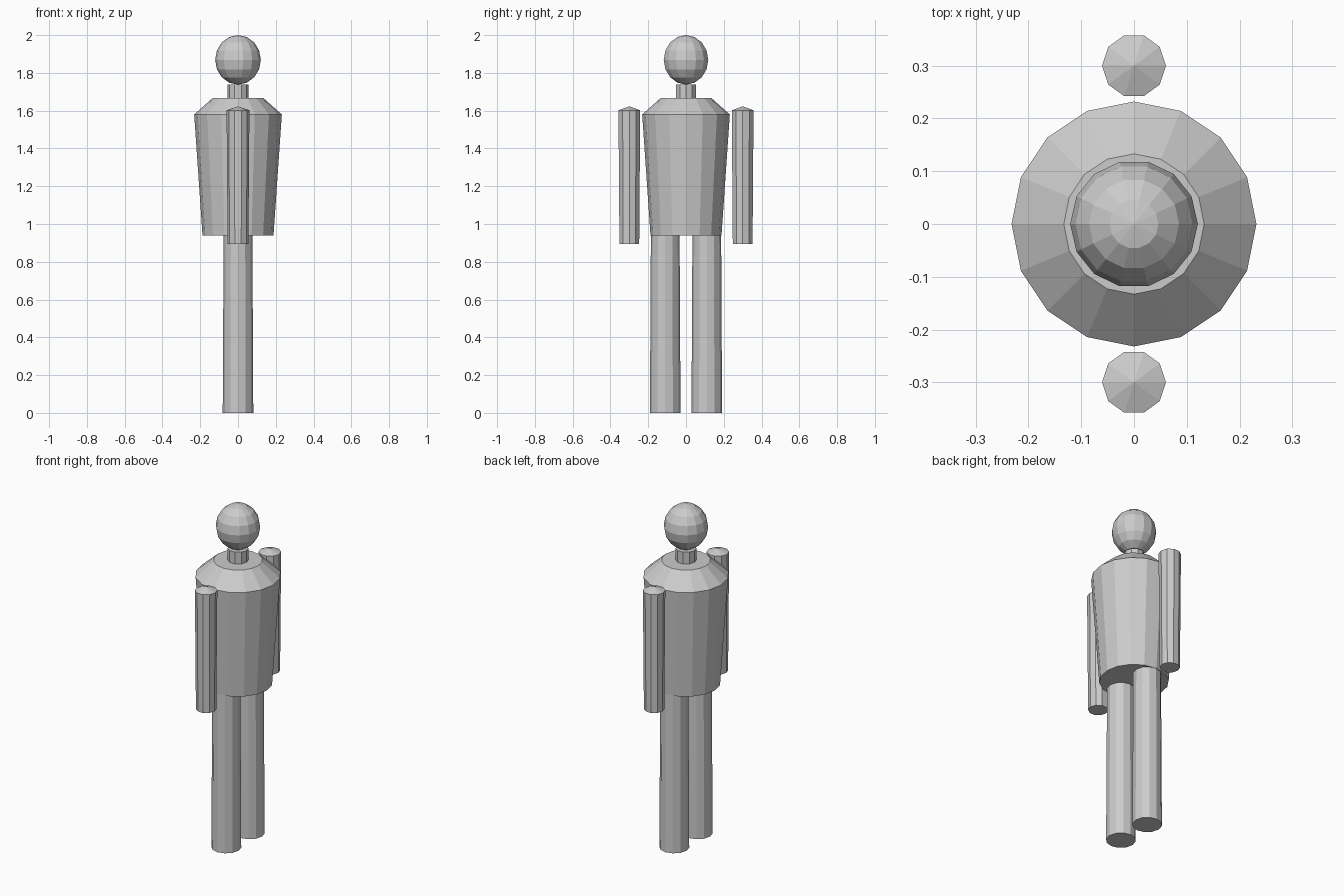
import bpy, bmesh
from math import cos, sin, pi

if "Cube" in bpy.data.objects:
    bpy.data.objects.remove(bpy.data.objects["Cube"])


def turned(name, sides, profile, y=0.0):
    """Flat-shaded solid turned around a vertical axis; profile = (radius, z) from bottom to top."""
    bm = bmesh.new()
    rings = []
    for r, z in profile:
        count = sides if r > 0 else 1
        rings.append([bm.verts.new((r * cos(2 * pi * i / sides),
                                    y + r * sin(2 * pi * i / sides), z))
                      for i in range(count)])
    for a, b in zip(rings, rings[1:]):
        for i in range(sides):
            j = (i + 1) % sides
            if len(a) == 1:
                bm.faces.new((a[0], b[j], b[i]))
            elif len(b) == 1:
                bm.faces.new((a[i], a[j], b[0]))
            else:
                bm.faces.new((a[i], a[j], b[j], b[i]))
    if len(rings[0]) > 1:
        bm.faces.new(rings[0][::-1])
    if len(rings[-1]) > 1:
        bm.faces.new(rings[-1])
    mesh = bpy.data.meshes.new(name)
    bm.to_mesh(mesh)
    bm.free()
    obj = bpy.data.objects.new(name, mesh)
    bpy.context.collection.objects.link(obj)
    return obj


# Torso with sloping shoulders
turned("torso", 16, [(0.188, 0.94), (0.232, 1.58), (0.133, 1.668)])

# Neck
turned("neck", 10, [(0.056, 1.66), (0.056, 1.738)])

# Head: slightly tall sphere
head = [(0.121 * sin(pi * k / 8) if 0 < k < 8 else 0.0, 1.869 - 0.131 * cos(pi * k / 8))
        for k in range(9)]
turned("head", 14, head)

# Arms and legs, one of each per side
for side, s in (("left", 1), ("right", -1)):
    turned(side + "_arm", 10, [(0.055, 0.895), (0.0605, 1.602), (0.0, 1.623)], 0.30 * s)
    turned(side + "_leg", 12, [(0.081, 0.0), (0.076, 0.95)], 0.11 * s)
